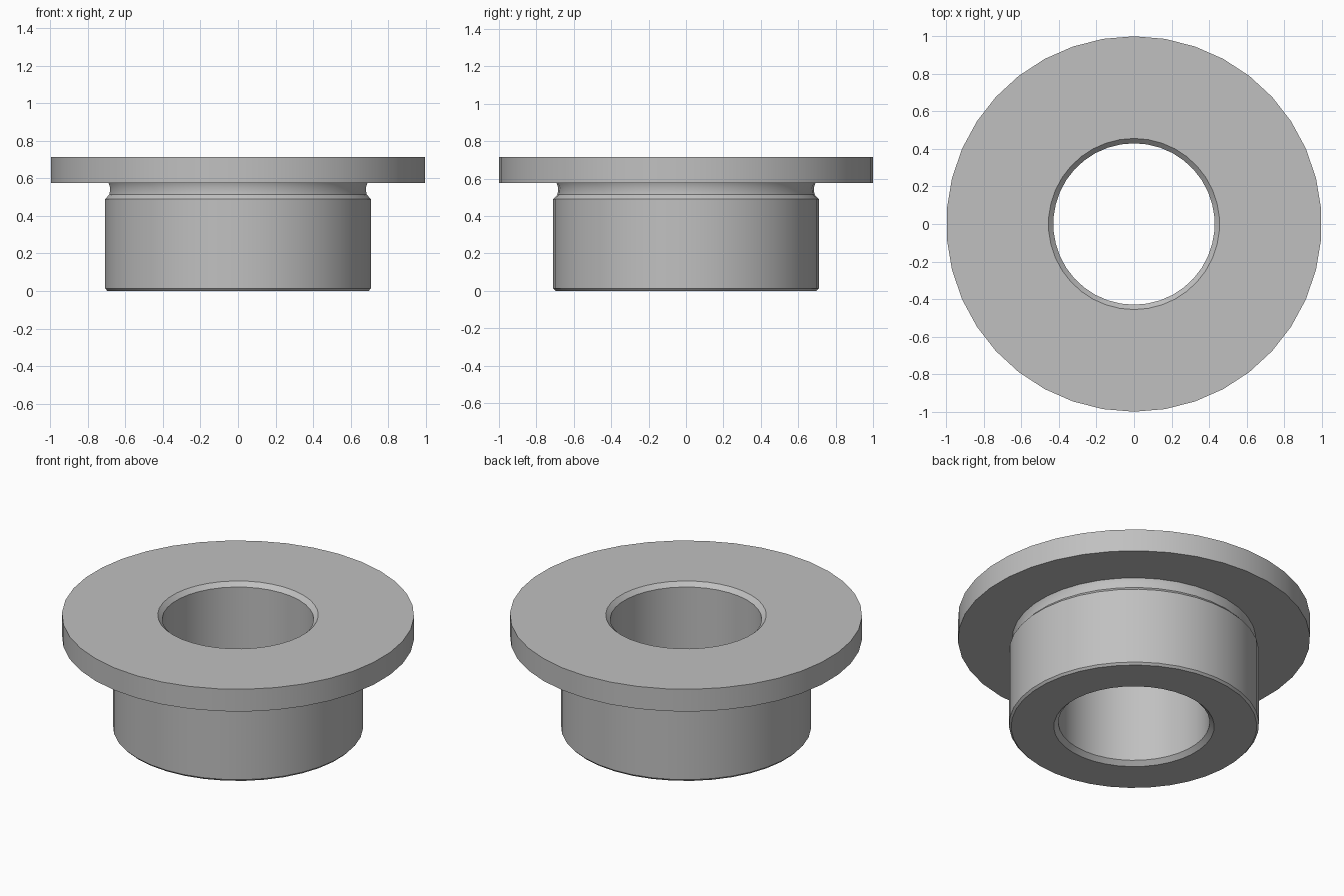
import bpy, bmesh, math

default = bpy.data.objects.get("Cube")
if default:
    bpy.data.objects.remove(default, do_unlink=True)

# Single metal colour
metal = bpy.data.materials.new("grey_metal")
metal.use_nodes = True
colour = (0.53, 0.53, 0.53, 1.0)
metal.diffuse_color = colour
metal.node_tree.nodes["Principled BSDF"].inputs["Base Color"].default_value = colour


def lathe(name, profile, sides, material):
    """Turn a closed (radius, height) profile around the z axis."""
    bm = bmesh.new()
    verts = [bm.verts.new((0, r, z)) for r, z in profile]
    edges = [bm.edges.new((a, b)) for a, b in zip(verts, verts[1:] + verts[:1])]
    bmesh.ops.spin(bm, geom=verts + edges, cent=(0, 0, 0), axis=(0, 0, 1),
                   angle=math.tau, steps=sides, use_merge=True)
    bmesh.ops.remove_doubles(bm, verts=bm.verts[:], dist=0.0001)
    bmesh.ops.recalc_face_normals(bm, faces=bm.faces[:])
    mesh = bpy.data.meshes.new(name)
    bm.to_mesh(mesh)
    bm.free()
    mesh.materials.append(material)
    obj = bpy.data.objects.new(name, mesh)
    bpy.context.collection.objects.link(obj)
    bpy.ops.object.select_all(action='DESELECT')
    obj.select_set(True)
    bpy.context.view_layer.objects.active = obj
    bpy.ops.object.shade_smooth_by_angle(angle=math.radians(30))
    return obj


height, bore, chamfer = 0.715, 0.43, 0.026
flange_base = 0.575

# Sleeve with chamfered foot, undercut neck, wide flange and chamfered bore
sleeve = [(bore + chamfer, 0), (0.698, 0), (0.71, 0.013), (0.71, 0.49)]
neck = [(0.687, 0.515), (0.683, 0.55), (0.692, flange_base)]
flange = [(1, flange_base), (1, height)]
hole = [(bore + chamfer, height), (bore, height - chamfer), (bore, chamfer)]

lathe("flanged_bushing", sleeve + neck + flange + hole, 38, metal)
